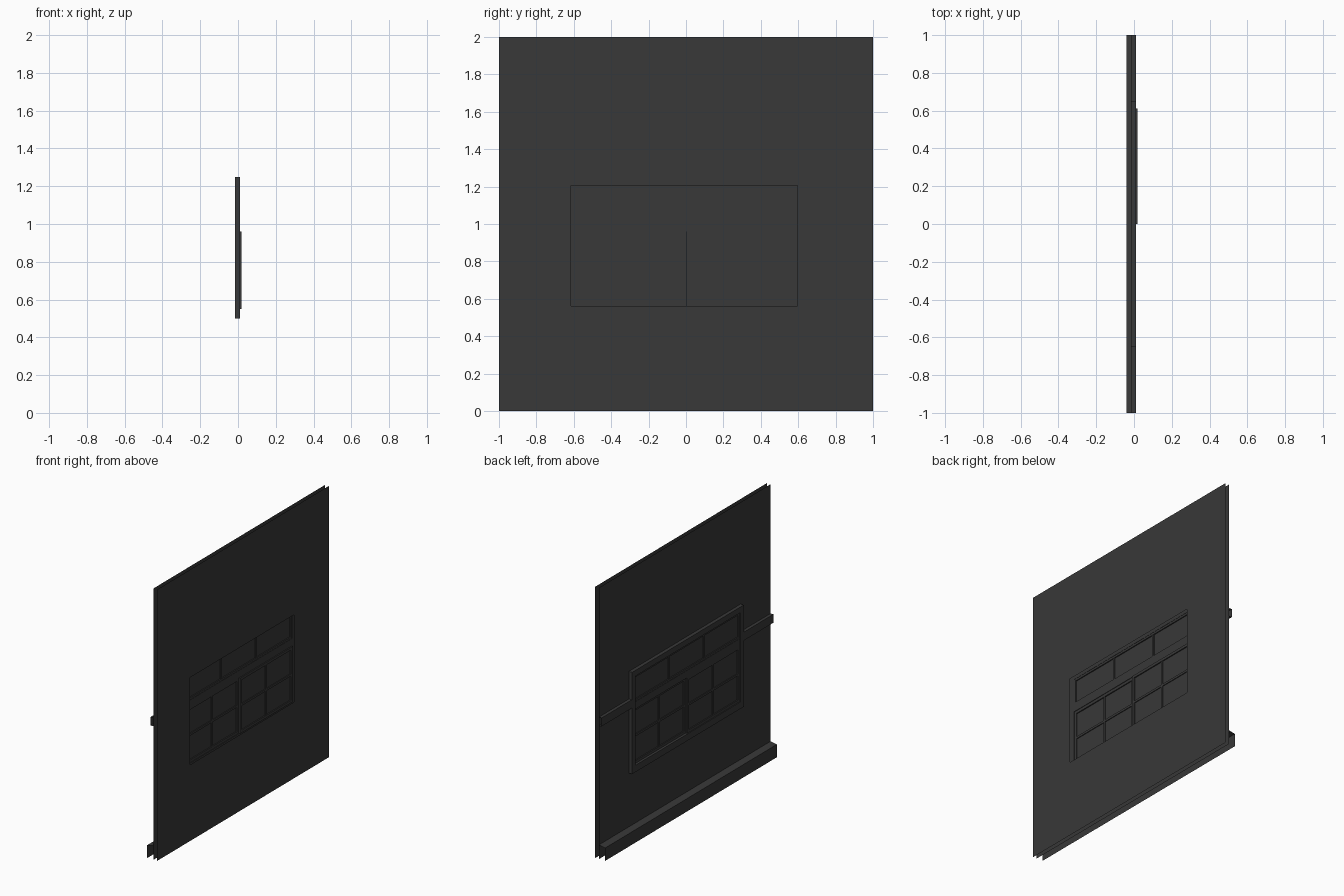
import bpy

if "Cube" in bpy.data.objects:
    bpy.data.objects.remove(bpy.data.objects["Cube"])

mat = bpy.data.materials.new("dark_finish")
mat.diffuse_color = (0.04, 0.04, 0.04, 1)
mat.use_nodes = True
mat.node_tree.nodes["Principled BSDF"].inputs["Base Color"].default_value = mat.diffuse_color


def mesh(name, verts, faces):
    me = bpy.data.meshes.new(name)
    me.from_pydata(verts, [], faces)
    me.materials.append(mat)
    ob = bpy.data.objects.new(name, me)
    bpy.context.collection.objects.link(ob)
    return ob


def rect(x, y0, y1, z0, z1):
    return [(x, y0, z0), (x, y1, z0), (x, y1, z1), (x, y0, z1)]


def sheet_with_hole(name, x, outer, hole, outward):
    # Ring of four quads between an outer rectangle and an opening
    faces = [(i, (i + 1) % 4, (i + 1) % 4 + 4, i + 4) for i in range(4)]
    if not outward:
        faces = [f[::-1] for f in faces]
    return mesh(name, rect(x, *outer) + rect(x, *hole), faces)


def strip(name, profile, y0, y1):
    # Open x-z profile run along y
    n = len(profile)
    verts = [(x, y, z) for y in (y0, y1) for x, z in profile]
    return mesh(name, verts, [(i, i + 1, n + i + 1, n + i) for i in range(n - 1)])


def boxes(name, specs):
    verts, faces = [], []
    for x0, x1, y0, y1, z0, z1 in specs:
        b = len(verts)
        verts += rect(x0, y0, y1, z0, z1) + rect(x1, y0, y1, z0, z1)
        faces += [(b + 3, b + 2, b + 1, b), (b + 4, b + 5, b + 6, b + 7)]
        faces += [(b + i, b + (i + 1) % 4, b + (i + 1) % 4 + 4, b + i + 4) for i in range(4)]
    return mesh(name, verts, faces)


def sash(name, x0, x1, y0, y1, z0, z1, cols, rows, edge=0.015, bar=0.016):
    # Border, glazing bars and a recessed pane
    s = [(x0, x1, y0, y0 + edge, z0, z1), (x0, x1, y1 - edge, y1, z0, z1),
         (x0, x1, y0 + edge, y1 - edge, z0, z0 + edge),
         (x0, x1, y0 + edge, y1 - edge, z1 - edge, z1)]
    a, b = x0 + 0.002, x1 - 0.002
    for i in range(1, cols):
        y = y0 + (y1 - y0) * i / cols
        s.append((a, b, y - bar / 2, y + bar / 2, z0 + edge, z1 - edge))
    for i in range(1, rows):
        z = z0 + (z1 - z0) * i / rows
        s.append((a, b, y0 + edge, y1 - edge, z - bar / 2, z + bar / 2))
    boxes(name, s)
    mesh(name + "_glass", rect((x0 + x1) / 2, y0 + edge, y1 - edge, z0 + edge, z1 - edge),
         [(0, 1, 2, 3)])


# Wall: two open sheets
OUT, INN = 0.04, 0.01
full = (-1, 1, 0, 2)
sheet_with_hole("outer_wall", OUT, full, (-0.615, 0.597, 0.562, 1.205), True)
opening = (-0.612, 0.612, 0.55, 1.208)
sheet_with_hole("inner_wall", INN, full, opening, False)

# Window trim on the inner side
y0, y1, z0, z1 = opening
tx = (-0.016, INN)
boxes("window_trim", [
    (*tx, -0.65, y0, 0.5, 1.25), (*tx, y1, 0.65, 0.5, 1.25),
    (*tx, y0, y1, 0.5, z0), (*tx, y0, y1, z1, 1.25)])

# Window: upper light, transom bar, two sliding sashes
sash("upper_sash", -0.008, 0.008, y0, y1, 1.015, z1, 3, 1)
boxes("transom_bar", [(-0.01, 0.01, y0, y1, 0.96, 1.015)])
sash("left_sash", -0.01, 0.006, y0, 0, z0, 0.96, 2, 2, 0.02)
sash("right_sash", 0.002, 0.018, 0, y1, z0, 0.96, 2, 2, 0.02)

# Chair rail either side of the window, and skirting board
rail = [(INN, 0.985), (-0.013, 0.985), (-0.013, 1.047), (INN, 1.047)]
strip("chair_rail_left", rail, -1, -0.65)
strip("chair_rail_right", rail, 0.65, 1)
strip("skirting_board", [(-0.04, 0), (-0.04, 0.095), (INN, 0.105)], -1, 1)
